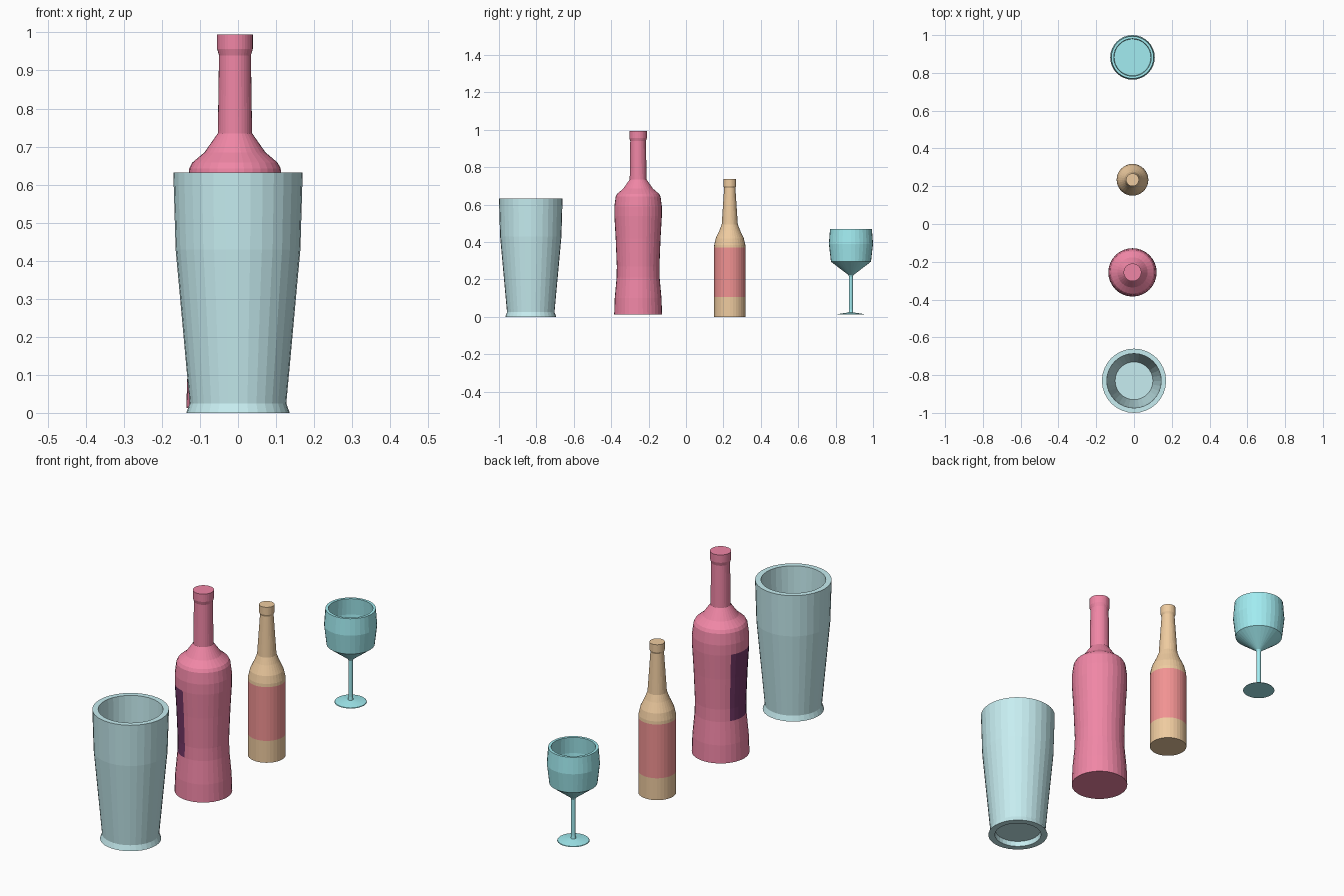
import bpy, bmesh, math

if "Cube" in bpy.data.objects:
    bpy.data.objects.remove(bpy.data.objects["Cube"])

SIDES = 32


def material(name, rgb):
    m = bpy.data.materials.new(name)
    m.diffuse_color = (*rgb, 1)
    m.use_nodes = True
    m.node_tree.nodes["Principled BSDF"].inputs["Base Color"].default_value = m.diffuse_color
    return m


def lathe(name, profile, loc, mat, label=None):
    """Revolve (radius, z) points, capping both ends.
    label = (material, z_low, z_high, start_deg, end_deg) recolours wall faces."""
    bm = bmesh.new()
    rings = [[bm.verts.new((r * math.cos(2 * math.pi * i / SIDES),
                            r * math.sin(2 * math.pi * i / SIDES), z))
              for i in range(SIDES)] for r, z in profile]
    for a, b in zip(rings, rings[1:]):
        for i in range(SIDES):
            j = (i + 1) % SIDES
            f = bm.faces.new((a[i], a[j], b[j], b[i]))
            angle = (i + 0.5) * 360 / SIDES
            if label:
                z = (a[i].co.z + b[i].co.z) / 2
                if label[1] < z < label[2] and label[3] < angle < label[4]:
                    f.material_index = 1
    bm.faces.new(rings[0][::-1])
    bm.faces.new(rings[-1])
    bmesh.ops.recalc_face_normals(bm, faces=bm.faces)
    me = bpy.data.meshes.new(name)
    bm.to_mesh(me)
    bm.free()
    me.materials.append(mat)
    if label:
        me.materials.append(label[0])
    ob = bpy.data.objects.new(name, me)
    ob.location = (*loc, 0)
    bpy.context.collection.objects.link(ob)
    return ob


pale = material("pale_glass", (0.57, 0.85, 0.88))
pink = material("pink_glass", (0.87, 0.24, 0.38))
dark = material("dark_label", (0.18, 0.04, 0.14))
amber = material("amber_glass", (0.86, 0.6, 0.35))
red = material("red_label", (0.88, 0.29, 0.29))
teal = material("teal_glass", (0.36, 0.84, 0.88))

# Tall tumbler: recessed base, outer wall, rim, inner wall and floor
lathe("tall_tumbler", [
    (0.104, 0.025), (0.106, 0.0), (0.136, 0.0), (0.127, 0.025), (0.164, 0.43),
    (0.17, 0.632), (0.144, 0.632), (0.138, 0.43), (0.1, 0.045)],
    (0, -0.83), pale)

# Large bottle with a waist and a dark label on one side
lathe("large_bottle", [
    (0.128, 0.013), (0.125, 0.1), (0.115, 0.21), (0.114, 0.27), (0.12, 0.42),
    (0.127, 0.54), (0.127, 0.59), (0.12, 0.643), (0.112, 0.658), (0.08, 0.685),
    (0.045, 0.735), (0.042, 0.94), (0.047, 0.957), (0.047, 0.995)],
    (-0.008, -0.256), pink, (dark, 0.21, 0.54, 145, 260))

# Small bottle with a label all the way round
lathe("small_bottle", [
    (0.084, 0.0), (0.084, 0.107), (0.084, 0.37), (0.083, 0.385), (0.075, 0.42),
    (0.055, 0.463), (0.043, 0.495), (0.03, 0.69), (0.034, 0.7), (0.034, 0.737)],
    (-0.008, 0.234), amber, (red, 0.107, 0.37, 0, 360))

# Stemmed glass: foot, stem, bowl and inner bowl
lathe("stemmed_glass", [
    (0.072, 0.012), (0.07, 0.015), (0.012, 0.024), (0.01, 0.04), (0.01, 0.215),
    (0.014, 0.224), (0.107, 0.295), (0.118, 0.39), (0.112, 0.47), (0.099, 0.47),
    (0.105, 0.39), (0.097, 0.302)],
    (-0.008, 0.882), teal)
